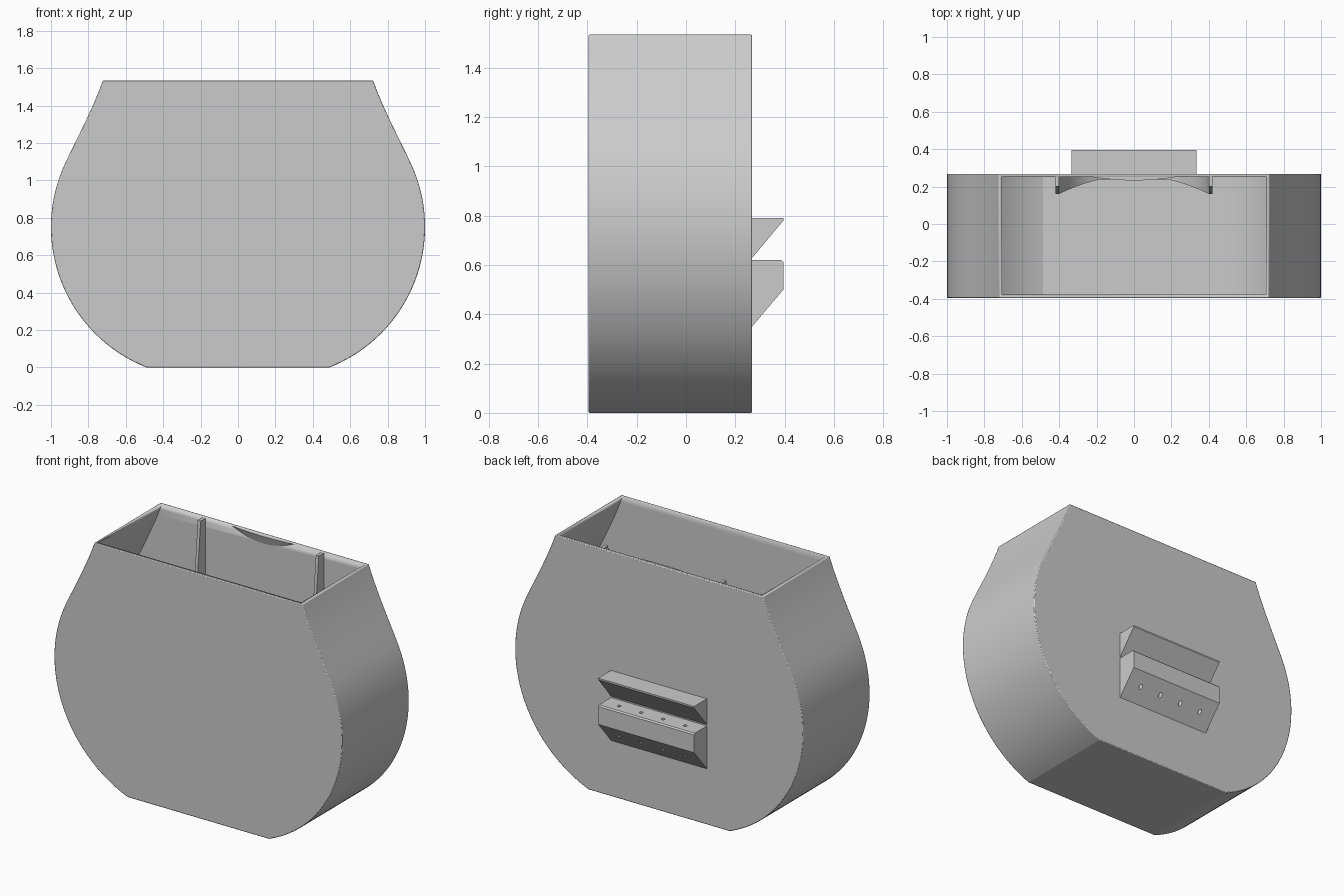
import bpy, bmesh
from math import sin, cos, asin, pi, radians
from mathutils import Vector

cube = bpy.data.objects.get("Cube")
if cube:
    bpy.data.objects.remove(cube)

FRONT, BACK, TOP, WALL = -0.395, 0.268, 1.535, 0.017
INNER_BACK = BACK - WALL

grey = bpy.data.materials.new("plain_grey")
grey.use_nodes = True
colour = (0.6, 0.6, 0.6, 1)
grey.diffuse_color = colour
grey.node_tree.nodes["Principled BSDF"].inputs["Base Color"].default_value = colour


def make_object(name, bm):
    bmesh.ops.recalc_face_normals(bm, faces=bm.faces)
    mesh = bpy.data.meshes.new(name)
    bm.to_mesh(mesh)
    bm.free()
    obj = bpy.data.objects.new(name, mesh)
    bpy.context.collection.objects.link(obj)
    mesh.materials.append(grey)
    return obj


def prism(name, points, direction):
    """Extrude a closed outline of 3D points along a direction."""
    bm = bmesh.new()
    face = bm.faces.new([bm.verts.new(p) for p in points])
    extruded = bmesh.ops.extrude_face_region(bm, geom=[face])["geom"]
    verts = [v for v in extruded if isinstance(v, bmesh.types.BMVert)]
    bmesh.ops.translate(bm, verts=verts, vec=direction)
    return make_object(name, bm)


def smooth(obj):
    bpy.ops.object.select_all(action="DESELECT")
    obj.select_set(True)
    bpy.context.view_layer.objects.active = obj
    bpy.ops.object.shade_smooth_by_angle(angle=radians(20))


def cut(obj, cutter):
    mod = obj.modifiers.new("cut", "BOOLEAN")
    mod.operation, mod.solver, mod.object = "DIFFERENCE", "EXACT", cutter
    cutter.hide_render = True
    cutter.hide_set(True)


def bevel(obj, width):
    mod = obj.modifiers.new("soft_edges", "BEVEL")
    mod.width, mod.segments, mod.limit_method = width, 2, "ANGLE"
    mod.angle_limit = radians(40)


def outline(inset):
    """Right half: round belly running into a gently flared neck."""
    radius, centre = 0.8065 - inset, Vector((0.1935, 0.75))
    start = asin((inset - centre.y) / radius)
    end = asin(0.35 / radius)
    half = []
    for i in range(33):
        a = start + (end - start) * i / 32
        half.append(centre + radius * Vector((cos(a), sin(a))))
    p0 = half[-1]
    p3 = Vector((0.722 - inset, TOP))
    p1 = p0 + 0.15 * Vector((-0.48, 1))
    p2 = p3 - 0.15 * Vector((-0.36, 1))
    for i in range(1, 13):
        t = i / 12
        s = 1 - t
        half.append(s**3 * p0 + 3 * s * s * t * p1 + 3 * s * t * t * p2 + t**3 * p3)
    if inset:
        half.append(p3 + Vector((-0.011, 0.03)))
    return half + [Vector((-p.x, p.y)) for p in reversed(half)]


# Hollow body, open at the top
body = prism("body", [(p.x, FRONT, p.y) for p in outline(0)], (0, BACK - FRONT, 0))
cavity = prism("cavity_cutter", [(p.x, FRONT + WALL, p.y) for p in outline(WALL)],
               (0, INNER_BACK - FRONT - WALL, 0))
smooth(body)
smooth(cavity)
bevel(body, 0.005)
cut(body, cavity)

# Two wedge rails on the back
upper = [(0.79, 0), (0.79, 1), (0.78, 1), (0.625, 0)]
lower = [(0.62, 0), (0.62, 0.94), (0.612, 1), (0.5, 1), (0.347, 0)]
rails = []
for name, profile in (("upper_rail", upper), ("lower_rail", lower)):
    points = [(-0.333, BACK - 0.003 + d * (0.398 - BACK), z) for z, d in profile]
    rails.append(prism(name, points, (0.666, 0, 0)))

# Row of screw holes through the lower rail
bm = bmesh.new()
for i in range(4):
    hole = bmesh.ops.create_cone(bm, cap_ends=True, segments=16, radius1=0.011,
                                 radius2=0.011, depth=0.4)
    bmesh.ops.translate(bm, verts=hole["verts"], vec=(0.153 * (i - 1.5), 0.335, 0.5))
cut(rails[1], make_object("hole_cutter", bm))

# U-shaped holder inside the back wall: straight arms and a round tray
ARM, RADIUS, RIB = 1.1, 0.4, 0.02
path = [(Vector((1, 0)), 1.53, 0.05)]
for i in range(41):
    a = pi * i / 40
    depth = 0.012 + 0.078 * max(0, 1 - sin(a) ** 2 * 1.25)
    path.append((Vector((cos(a), -sin(a))), ARM, depth))
path.append((Vector((-1, 0)), 1.53, 0.05))
bm = bmesh.new()
sections = []
for way, z, depth in path:
    ring = []
    for r, d in ((RADIUS, 0), (RADIUS, depth), (RADIUS + RIB, depth), (RADIUS + RIB, 0)):
        y = INNER_BACK - d if d else INNER_BACK + 0.004
        ring.append(bm.verts.new((way.x * r, y, z + way.y * r)))
    sections.append(ring)
for a, b in zip(sections, sections[1:]):
    for k in range(4):
        n = (k + 1) % 4
        bm.faces.new((a[k], a[n], b[n], b[k]))
bm.faces.new(sections[0])
bm.faces.new(sections[-1])
smooth(make_object("inner_holder", bm))

# Small overhanging retaining lip under the rim
bm = bmesh.new()
lip_z, lip_y = 1.53, INNER_BACK - 0.018
edge, arc = [], []
for i in range(17):
    x = -0.22 + 0.44 * i / 16
    bulge = 1 - (x / 0.22) ** 2
    edge.append(bm.verts.new((x, INNER_BACK - 0.018 * bulge, lip_z)))
    arc.append(bm.verts.new((x, INNER_BACK + 0.003, lip_z - 0.002 - 0.06 * bulge)))
for i in range(16):
    bm.faces.new((edge[i], edge[i + 1], arc[i + 1], arc[i]))
back_left = bm.verts.new((-0.22, INNER_BACK + 0.003, lip_z))
back_right = bm.verts.new((0.22, INNER_BACK + 0.003, lip_z))
bm.faces.new(edge + [back_right, back_left])
smooth(make_object("retaining_lip", bm))
